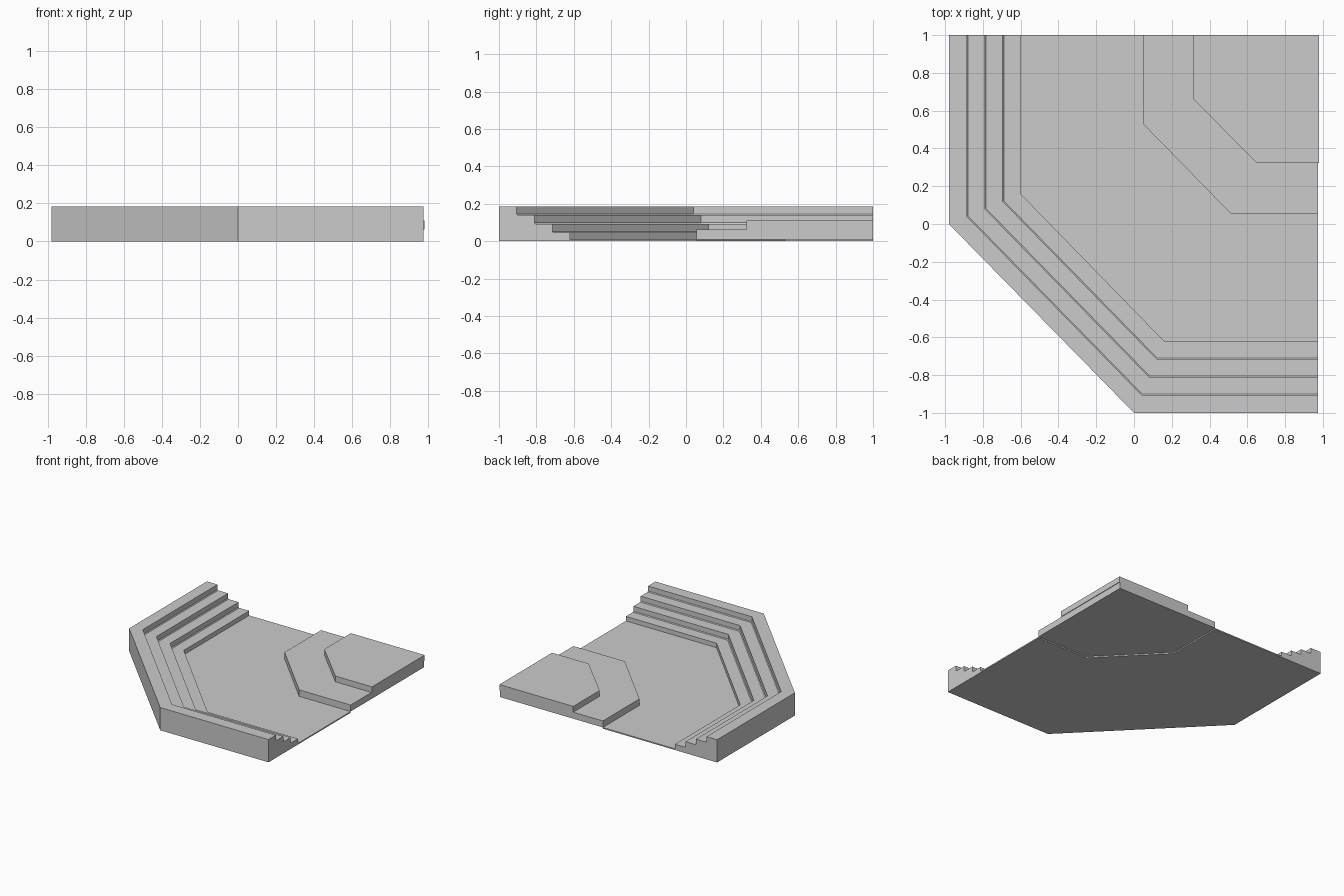
import bpy, bmesh

if "Cube" in bpy.data.objects:
    bpy.data.objects.remove(bpy.data.objects["Cube"])

RIGHT = 0.975   # flat cut on the right side
BACK = 1.0      # flat cut on the back side


def make_object(name, bm):
    bmesh.ops.remove_doubles(bm, verts=bm.verts, dist=1e-5)
    bmesh.ops.recalc_face_normals(bm, faces=bm.faces)
    mesh = bpy.data.meshes.new(name)
    bm.to_mesh(mesh)
    bm.free()
    obj = bpy.data.objects.new(name, mesh)
    bpy.context.collection.objects.link(obj)
    return obj


def extruded(name, outline, z0, z1):
    """Flat outline raised from z0 to z1."""
    bm = bmesh.new()
    face = bm.faces.new([bm.verts.new((x, y, z0)) for x, y in outline])
    top = bmesh.ops.extrude_face_region(bm, geom=[face], use_keep_orig=True)
    for v in top["geom"]:
        if isinstance(v, bmesh.types.BMVert):
            v.co.z = z1
    return make_object(name, bm)


def rim(d):
    """Outer edge moved inward by d, keeping even spacing on the diagonal."""
    c = 0.42 * d
    return [(-0.98 + d, BACK), (-0.98 + d, c), (c, -1 + d), (RIGHT, -1 + d)]


lower_edge = [(RIGHT, 0.055), (0.512, 0.055), (0.048, 0.53), (0.048, BACK)]
upper_edge = [(0.98, 0.323), (0.65, 0.323), (0.315, 0.66), (0.315, BACK)]

# Thin floor, open under the platform
extruded("floor", rim(0) + lower_edge, 0.0, 0.01)

# Corner platform in two levels
extruded("lower_platform", lower_edge + [(RIGHT, BACK)], 0.01, 0.063)
extruded("upper_platform", upper_edge + [(0.98, BACK)], 0.063, 0.11)

# Stepped seating: one stair profile swept along the outer edge
profile = [(0, 0.01), (0, 0.185)]
depth, fillet = 0.095, 0.006
treads = [0.185, 0.139, 0.093, 0.047]
for i in range(3):
    d, low = depth * (i + 1), treads[i + 1]
    profile += [(d, treads[i]), (d, low + fillet), (d + fillet, low)]
profile += [(depth * 4, treads[3]), (depth * 4, 0.01)]

bm = bmesh.new()
rows = [[bm.verts.new((x, y, z)) for x, y in rim(d)] for d, z in profile]
for i, row in enumerate(rows):
    nxt = rows[(i + 1) % len(rows)]
    for j in range(3):
        bm.faces.new((row[j], row[j + 1], nxt[j + 1], nxt[j]))
for end in (0, 3):
    bm.faces.new([row[end] for row in rows])
make_object("stepped_seating", bm)
